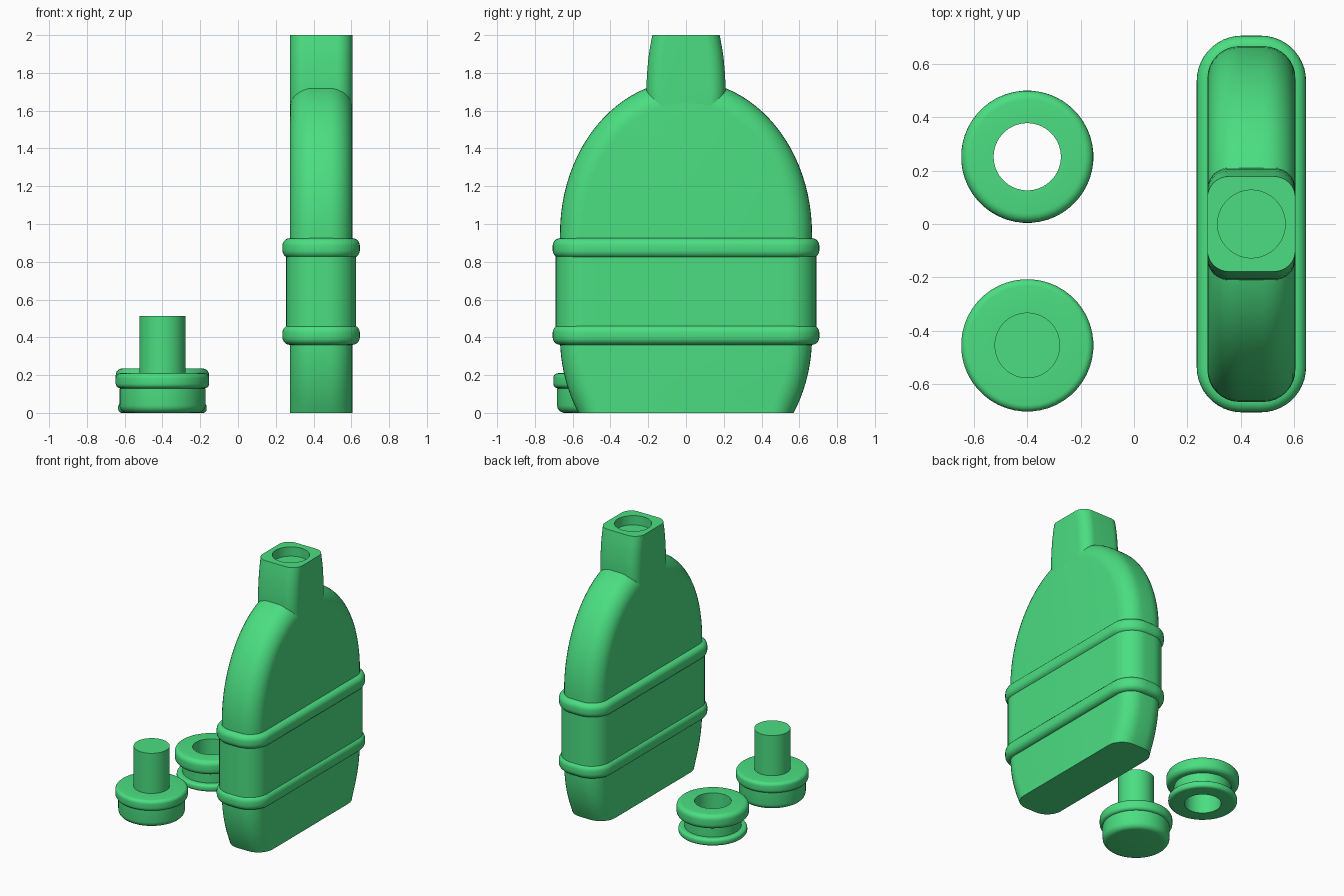
import bpy, bmesh, math
from math import sin, cos, pi

if "Cube" in bpy.data.objects:
    bpy.data.objects.remove(bpy.data.objects["Cube"])

CX = 0.44          # flask centre in x
HX = 0.165         # flask half thickness
mat = bpy.data.materials.new("green")
mat.diffuse_color = (0.07, 0.73, 0.22, 1)
mat.use_nodes = True
mat.node_tree.nodes["Principled BSDF"].inputs["Base Color"].default_value = mat.diffuse_color


def finish(bm, name):
    bmesh.ops.recalc_face_normals(bm, faces=bm.faces)
    me = bpy.data.meshes.new(name)
    bm.to_mesh(me)
    bm.free()
    ob = bpy.data.objects.new(name, me)
    me.materials.append(mat)
    bpy.context.collection.objects.link(ob)
    bpy.ops.object.select_all(action='DESELECT')
    ob.select_set(True)
    bpy.context.view_layer.objects.active = ob
    bpy.ops.object.shade_smooth_by_angle(angle=math.radians(35))
    return ob


def loft(name, rings, loop=False):
    """Skin closed rings of equal length; cap the ends or close into a loop."""
    bm = bmesh.new()
    vs = [[bm.verts.new(p) for p in r] for r in rings]
    n = len(vs[0])
    pairs = list(zip(vs, vs[1:])) + ([(vs[-1], vs[0])] if loop else [])
    for a, b in pairs:
        for i in range(n):
            j = (i + 1) % n
            bm.faces.new((a[i], a[j], b[j], b[i]))
    if not loop:
        bm.faces.new(vs[0])
        bm.faces.new(vs[-1])
    return finish(bm, name)


def rounded_rect(hx, hy, r, z, n=12):
    pts = []
    for k, (sx, sy) in enumerate(((1, 1), (-1, 1), (-1, -1), (1, -1))):
        for i in range(n):
            a = pi / 2 * (k + i / (n - 1))
            pts.append((CX + sx * (hx - r) + r * cos(a), sy * (hy - r) + r * sin(a), z))
    return pts


def circle(cx, cy, r, z, n=48, shift=0.5):
    return [(cx + r * cos(2 * pi * (i + shift) / n), cy + r * sin(2 * pi * (i + shift) / n), z)
            for i in range(n)]


def round_corner(c, z, r, a0, a1, n=5):
    """Arc points (radius, height) around a profile corner, angles in degrees."""
    return [(c + r * cos(math.radians(a0 + (a1 - a0) * i / n)),
             z + r * sin(math.radians(a0 + (a1 - a0) * i / n))) for i in range(n + 1)]


# Flask body: arched outline with filleted front and back edges, flat base
A, R = 0.667, 0.12
half = []                                  # (y, z, normal_y, normal_z)
t0 = -math.asin(0.4 / 0.77)
for i in range(10):
    t = t0 * (1 - i / 9)
    half.append((A * cos(t), 0.4 + 0.77 * sin(t), cos(t) / A, sin(t) / 0.77 if i else 0))
for i in range(25):
    t = pi / 2 * i / 24
    half.append((A * cos(t), 0.95 + 0.81 * sin(t), cos(t) / A, sin(t) / 0.81))
outline = half + [(-y, z, -ny, nz) for y, z, ny, nz in half[-2::-1]]
steps = [(HX - R + R * sin(pi / 2 * i / 8), R * (1 - cos(pi / 2 * i / 8))) for i in range(9)]
sections = [(-x, d) for x, d in reversed(steps)] + steps
rings = []
for x, d in sections:
    ring = []
    for y, z, ny, nz in outline:
        m = math.hypot(ny, nz)
        ring.append((CX + x, y - d * ny / m, max(0, z - d * nz / m)))
    rings.append(ring)
loft("flask_body", rings)

# Neck with a shallow round socket in its top
neck = [rounded_rect(hx, hy, r, z) for hx, hy, r, z in (
    (0.162, 0.195, 0.08, 1.56), (HX, 0.207, 0.08, 1.64), (HX, 0.21, 0.08, 1.72),
    (HX, 0.206, 0.08, 1.80), (HX, 0.199, 0.08, 1.88), (HX, 0.19, 0.08, 1.94),
    (HX, 0.178, 0.08, 2.0))]
neck += [circle(CX, 0, 0.127, 2.0), circle(CX, 0, 0.127, 1.93)]
loft("flask_neck", neck)

# Wrap around the middle and the two raised bands
loft("middle_wrap", [rounded_rect(0.185, 0.69, 0.15, z) for z in (0.40, 0.88)])
for name, z in (("lower_band", 0.36), ("upper_band", 0.82)):
    q = 0.04
    prof = round_corner(-q, z + q, q, -90, 0) + round_corner(-q, z + 0.105 - q, q, 0, 90)
    loft(name, [rounded_rect(0.205 + o, 0.706 + o, 0.17 + o, h) for o, h in prof])

# Plug: rounded base, flange and pin
PX, PY = -0.4, -0.455
plug = (round_corner(0.188, 0.04, 0.04, -90, 0) + [(0.228, 0.13)]
        + round_corner(0.223, 0.155, 0.025, -90, 0) + round_corner(0.223, 0.185, 0.025, 0, 90)
        + [(0.123, 0.21), (0.123, 0.512)])
loft("plug", [circle(PX, PY, r, z) for r, z in plug])

# Grommet: two flanges with a groove between them and a through hole
grommet = ([(0.126, 0.0)] + round_corner(0.215, 0.02, 0.02, -90, 0)
           + round_corner(0.215, 0.032, 0.02, 0, 90) + [(0.195, 0.052), (0.195, 0.13)]
           + round_corner(0.213, 0.165, 0.035, -90, 0) + round_corner(0.213, 0.2, 0.035, 0, 90)
           + [(0.126, 0.235)])
loft("grommet", [circle(PX, 0.252, r, z) for r, z in grommet], loop=True)
